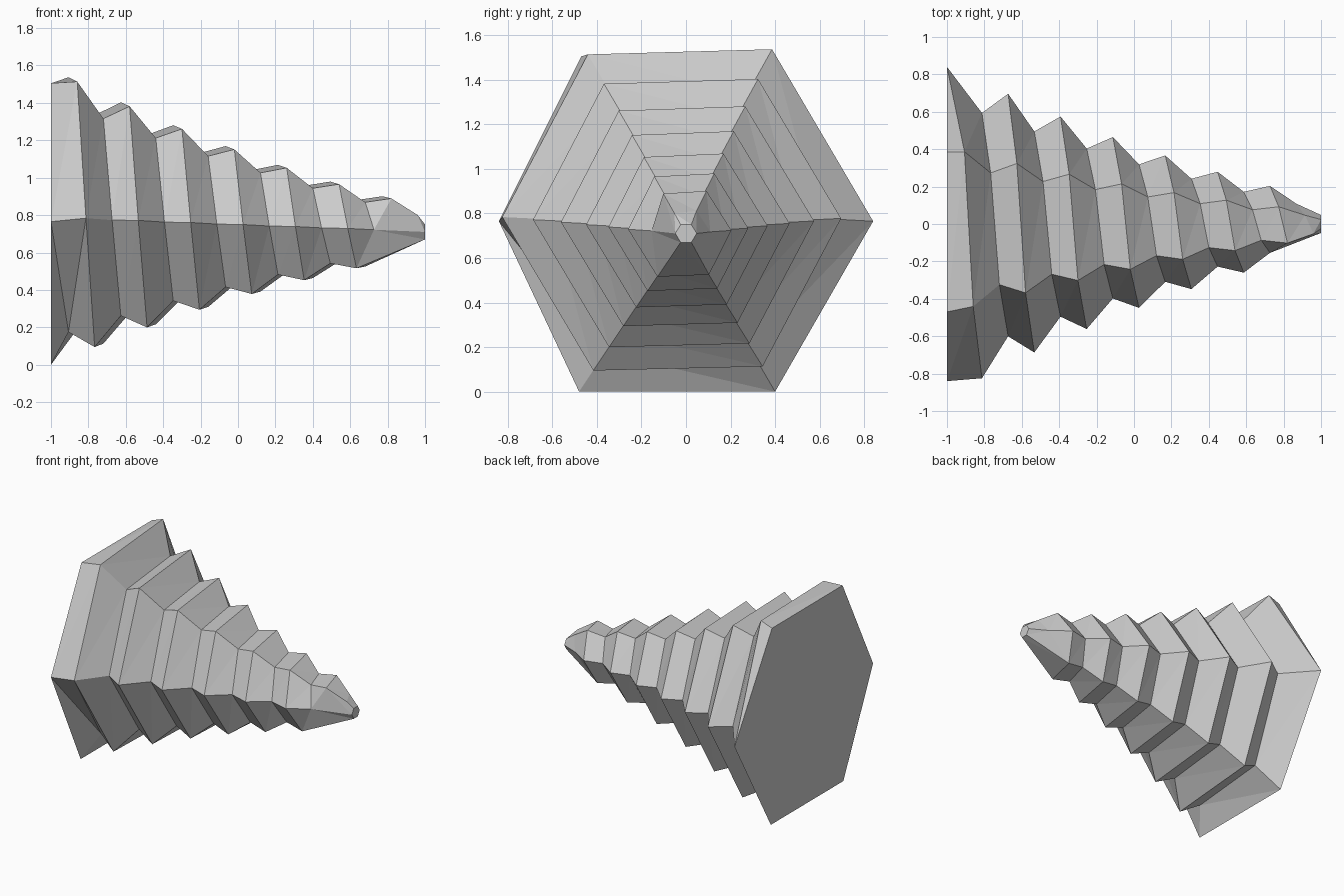
import bpy, bmesh, math

if "Cube" in bpy.data.objects:
    bpy.data.objects.remove(bpy.data.objects["Cube"])

PITCH = 0.28


def thread_point(corner, half):
    """Point on a hexagon corner: even half-turns are crests, odd ones grooves."""
    t = corner / 6 + half / 2
    x = -0.953 + PITCH * t
    if half % 2 == 0:
        r = 0.793 - 0.1236 * (t - 0.5) + 0.006 * (t - 0.5) * (t - 3)
        dy, dz, sz = -0.04, 0.03, 1.03
    else:
        r = 0.625 - 0.104 * (t - 0.5) + 0.0038 * (t - 0.5) * (t - 1.5)
        dy, dz, sz = -0.05, 0.03, 1.06
    a = math.radians(60 * corner)
    axis_z = 0.7375 - 0.0275 * x
    return (x, r * (math.cos(a) + dy), axis_z + r * (sz * math.sin(a) + dz))


# Flat hexagonal base outline (y, z), one entry per corner
BASE = [(0.84, 0.765), (0.385, 1.503), (-0.47, 1.505),
        (-0.84, 0.765), (-0.48, 0.0), (0.40, 0.0)]
# First and last half-turn on each corner (thread run-in and run-out)
SPAN = [(1, 13), (0, 13), (0, 13), (0, 11), (-1, 10), (-1, 10)]

bm = bmesh.new()
columns = []
for k in range(6):
    a = math.radians(60 * k)
    pts = [(-1, *BASE[k])]
    pts += [thread_point(k, h) for h in range(SPAN[k][0], SPAN[k][1] + 1)]
    pts.append((1, 0.048 * math.cos(a), 0.71 + 0.046 * math.sin(a)))
    columns.append([bm.verts.new(p) for p in pts])

# Helical skin: zip neighbouring corner lines together by nearest x
for k in range(6):
    A, B = columns[k], columns[(k + 1) % 6]
    i = j = 0
    while i < len(A) - 1 or j < len(B) - 1:
        da = abs(A[i + 1].co.x - B[j].co.x) if i < len(A) - 1 else 9
        db = abs(B[j + 1].co.x - A[i].co.x) if j < len(B) - 1 else 9
        if da < db:
            bm.faces.new((A[i], A[i + 1], B[j]))
            i += 1
        else:
            bm.faces.new((A[i], B[j + 1], B[j]))
            j += 1

# Base and tip caps
bm.faces.new([c[0] for c in columns])
bm.faces.new([c[-1] for c in columns])
bmesh.ops.recalc_face_normals(bm, faces=bm.faces)

mesh = bpy.data.meshes.new("threaded_cone")
bm.to_mesh(mesh)
bm.free()
obj = bpy.data.objects.new("threaded_cone", mesh)
bpy.context.collection.objects.link(obj)
